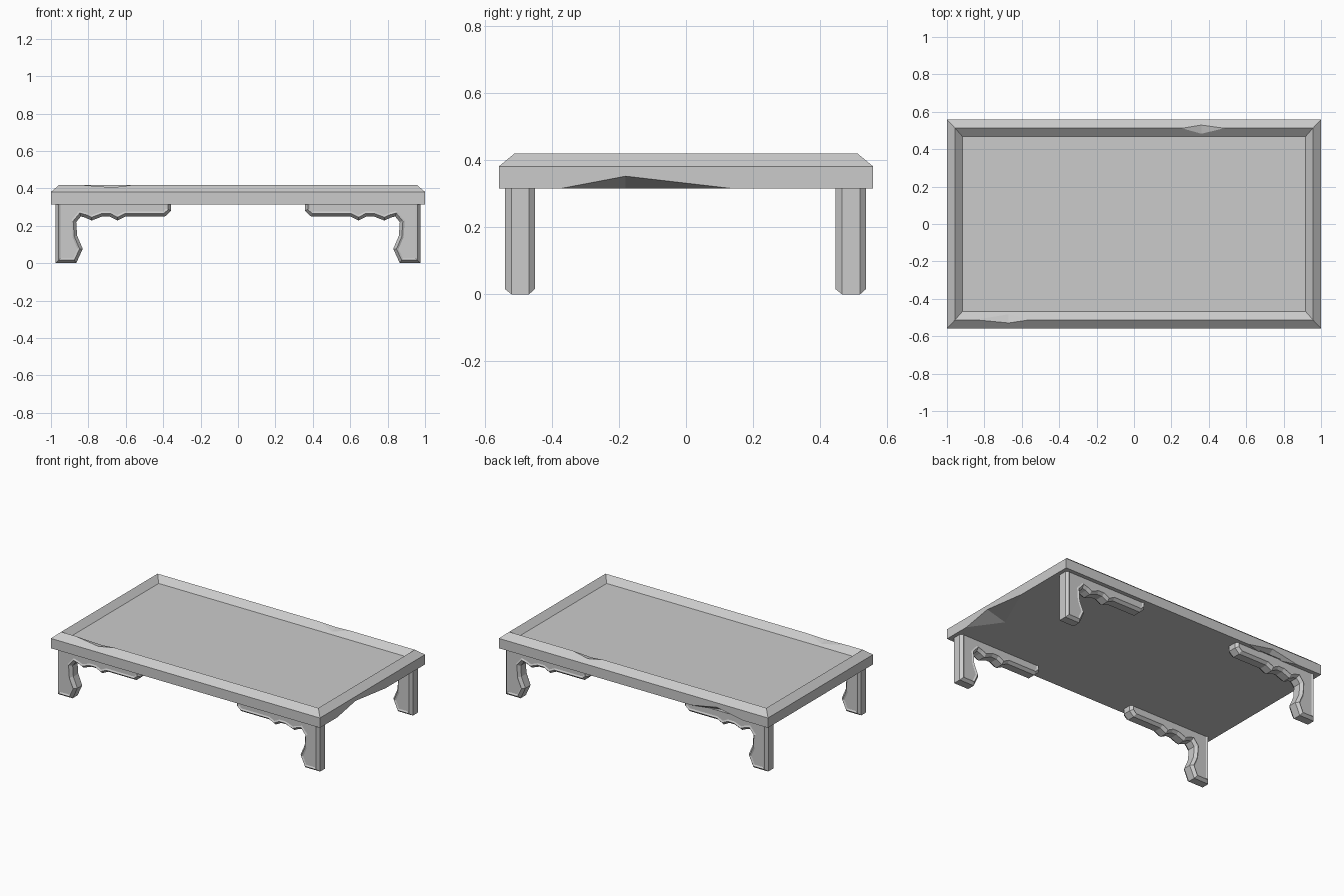
import bpy, bmesh
from mathutils import Vector

cube = bpy.data.objects.get("Cube")
if cube:
    bpy.data.objects.remove(cube, do_unlink=True)

grey = bpy.data.materials.new("plain_grey")
grey.use_nodes = True
COLOUR = (0.6, 0.6, 0.6, 1)
grey.diffuse_color = COLOUR
grey.node_tree.nodes["Principled BSDF"].inputs["Base Color"].default_value = COLOUR


def finish(bm, name):
    bmesh.ops.recalc_face_normals(bm, faces=bm.faces)
    mesh = bpy.data.meshes.new(name)
    bm.to_mesh(mesh)
    bm.free()
    mesh.materials.append(grey)
    obj = bpy.data.objects.new(name, mesh)
    bpy.context.collection.objects.link(obj)
    return obj


def loft(rings, name):
    """Join closed rings of points with quads and cap both ends."""
    bm = bmesh.new()
    loops = [[bm.verts.new(p) for p in ring] for ring in rings]
    n = len(loops[0])
    for a, b in zip(loops, loops[1:]):
        for i in range(n):
            j = (i + 1) % n
            bm.faces.new((a[i], a[j], b[j], b[i]))
    bm.faces.new(loops[0])
    bm.faces.new(loops[-1])
    return finish(bm, name)


def rect(x, y, z):
    return [(-x, -y, z), (x, -y, z), (x, y, z), (-x, y, z)]


# Tray top: flat underside, bevelled rim, shallow sunken panel
top = loft([rect(1, .558, .315), rect(1, .558, .381),
            rect(.956, .512, .419), rect(.917, .467, .381)], "tray_top")


# Worn chips cut from the rim and the lower edges
def chip(*points):
    bm = bmesh.new()
    for p in points:
        bm.verts.new(p)
    bmesh.ops.convex_hull(bm, input=bm.verts)
    cutter = finish(bm, "chip_cutter")
    cutter.hide_render = True
    mod = top.modifiers.new("chip", 'BOOLEAN')
    mod.operation = 'DIFFERENCE'
    mod.solver = 'EXACT'
    mod.object = cutter
    bpy.context.view_layer.objects.active = top
    bpy.ops.object.modifier_apply(modifier=mod.name)
    bpy.data.objects.remove(cutter, do_unlink=True)


def rim_chip(x0, x1, xm, side):
    chip((x0, side * .512, .42), (x1, side * .512, .42),
         (xm, side * .529, .405), (xm, side * .482, .394),
         (xm, side * .512, .5))


rim_chip(-.86, -.55, -.67, -1)
rim_chip(.25, .49, .36, 1)
chip((1, -.375, .315), (1, .14, .315), (1, -.18, .352),
     (.86, -.18, .315), (1.1, -.15, .25))
chip((-.42, .559, .314), (-.82, .559, .314), (-.62, .559, .352),
     (-.62, .505, .314), (-.62, .65, .25))


# Carved bracket legs: scrolled outline, chamfered edges, sunken faces
OUTLINE = [(.975, 0), (.975, .32), (.357, .32), (.357, .28), (.39, .25),
           (.6, .25), (.645, .228), (.687, .25), (.725, .25), (.783, .228),
           (.815, .243), (.84, .25), (.865, .22), (.86, .147), (.83, .077),
           (.865, 0)]


def inset(points, amount):
    pts = [Vector(p) for p in points]
    result = []
    for i, p in enumerate(pts):
        d0 = (p - pts[i - 1]).normalized()
        d1 = (pts[(i + 1) % len(pts)] - p).normalized()
        n0, n1 = Vector((-d0.y, d0.x)), Vector((-d1.y, d1.x))
        result.append(p + (n0 + n1) * amount / (1 + n0.dot(n1)))
    # keep the top edge against the tray
    return [(q.x, p.y if p.y > .31 else q.y) for p, q in zip(pts, result)]


def leg(name, side, y0, y1):
    edge, panel = inset(OUTLINE, .016), inset(OUTLINE, .026)
    sections = [(panel, y0 + .006), (edge, y0), (OUTLINE, y0 + .02),
                (OUTLINE, y1 - .018), (edge, y1), (panel, y1 - .006)]
    loft([[(side * x, y, z) for x, z in shape] for shape, y in sections], name)


for side, label in ((1, "left"), (-1, "right")):
    leg("front_" + label + "_leg", side, -.54, -.45)
    leg("back_" + label + "_leg", side, .445, .537)
